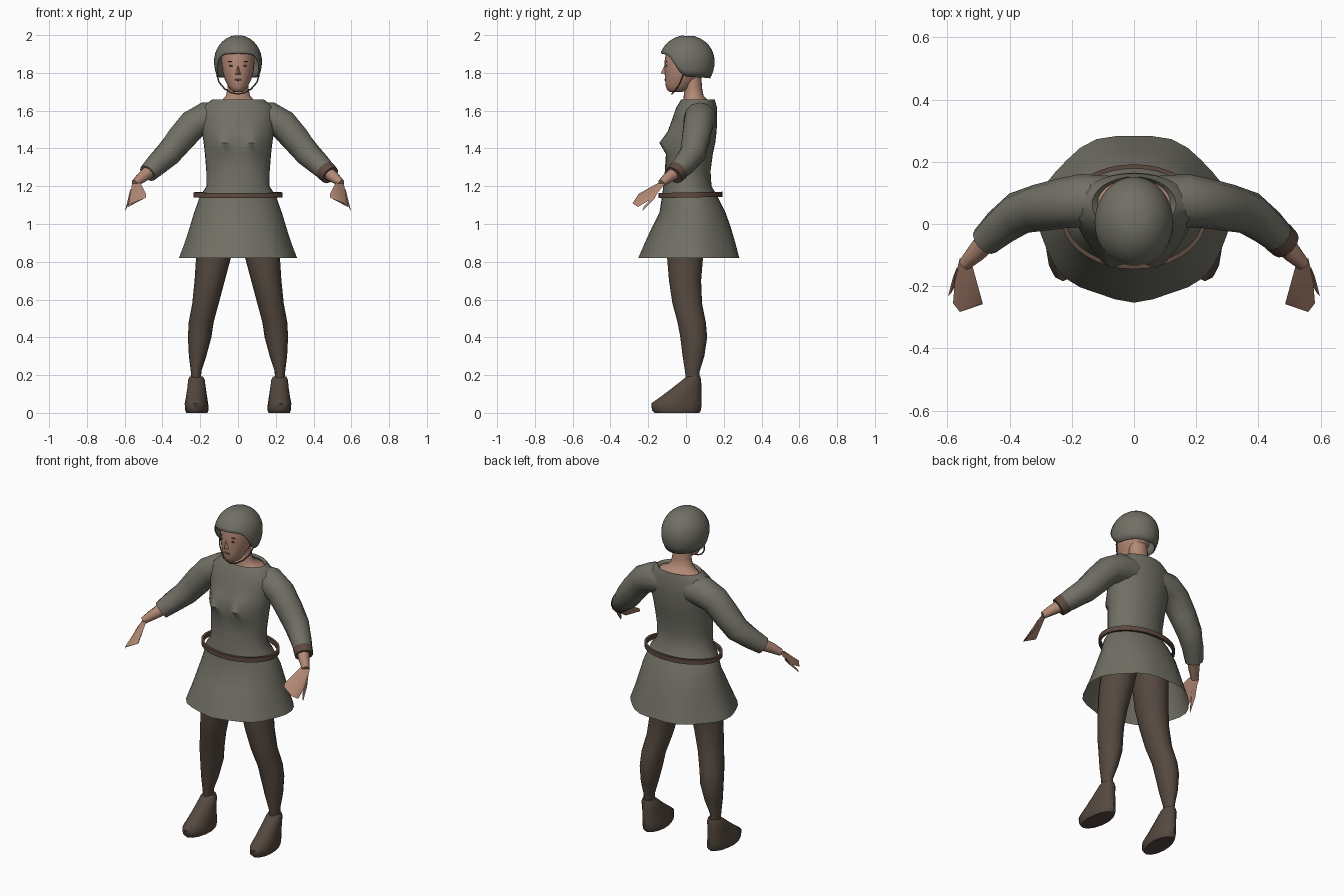
import bpy, bmesh, math
from mathutils import Vector

cube = bpy.data.objects.get("Cube")
if cube:
    bpy.data.objects.remove(cube)

parts = []


def material(name, rgb):
    m = bpy.data.materials.new(name)
    m.use_nodes = True
    m.diffuse_color = (*rgb, 1)
    m.node_tree.nodes["Principled BSDF"].inputs["Base Color"].default_value = (*rgb, 1)
    return m


cloth = material("grey cloth", (0.165, 0.16, 0.13))
hose = material("dark brown hose", (0.09, 0.066, 0.05))
leather = material("brown leather", (0.11, 0.068, 0.052))
skin = material("skin", (0.45, 0.25, 0.18))
eye_dark = material("dark eye", (0.07, 0.045, 0.035))
lip = material("lip", (0.25, 0.11, 0.085))


def finish(name, bm, mat, mirror=False):
    """Turn a bmesh into an object, mirrored across x when asked."""
    bmesh.ops.recalc_face_normals(bm, faces=bm.faces)
    mesh = bpy.data.meshes.new(name)
    bm.to_mesh(mesh)
    bm.free()
    mesh.materials.append(mat)
    ob = bpy.data.objects.new(name, mesh)
    bpy.context.collection.objects.link(ob)
    if mirror:
        ob.modifiers.new("mirror", 'MIRROR').use_clip = False
    parts.append(ob)
    return ob


def skin_rings(bm, rings, cap_start=True, cap_end=True, loop=False):
    """Bridge successive rings of points with quads."""
    rows = [[bm.verts.new(p) for p in ring] for ring in rings]
    n = len(rows[0])
    pairs = list(zip(rows, rows[1:])) + ([(rows[-1], rows[0])] if loop else [])
    for a, b in pairs:
        for i in range(n):
            j = (i + 1) % n
            bm.faces.new((a[i], a[j], b[j], b[i]))
    if cap_start:
        bm.faces.new(rows[0])
    if cap_end:
        bm.faces.new(rows[-1])


def ellipse(z, cx, rx, front, back, n):
    cy, ry = (front + back) / 2, (back - front) / 2
    return [Vector((cx + rx * math.sin(2 * math.pi * i / n),
                    cy - ry * math.cos(2 * math.pi * i / n), z)) for i in range(n)]


def loft(name, rows, mat, n=16, mirror=False, caps=(True, True)):
    """Rows are (z, centre x, half width, front y, back y)."""
    bm = bmesh.new()
    skin_rings(bm, [ellipse(*row, n) for row in rows], *caps)
    return finish(name, bm, mat, mirror)


def tube(name, path, mat, n=12, mirror=False):
    """Path points are (x, y, z, radius)."""
    pts = [Vector(p[:3]) for p in path]
    rings = []
    for k, p in enumerate(pts):
        turn = (pts[min(k + 1, len(pts) - 1)] - pts[max(k - 1, 0)]).to_track_quat('Z', 'Y')
        r = path[k][3]
        rings.append([p + turn @ Vector((r * math.cos(a), r * math.sin(a), 0))
                      for a in (2 * math.pi * i / n for i in range(n))])
    bm = bmesh.new()
    skin_rings(bm, rings)
    return finish(name, bm, mat, mirror)


def hull(name, pts, mat, mirror=False):
    bm = bmesh.new()
    for p in pts:
        bm.verts.new(p)
    bmesh.ops.convex_hull(bm, input=bm.verts)
    return finish(name, bm, mat, mirror)


def blob(name, place, size, mat, mirror=False):
    bm = bmesh.new()
    bmesh.ops.create_uvsphere(bm, u_segments=10, v_segments=6, radius=1)
    for v in bm.verts:
        v.co = Vector(place) + Vector(c * s for c, s in zip(v.co, size))
    return finish(name, bm, mat, mirror)


# Tunic with flared skirt, open at collar and hem
tunic = loft("tunic", [
    (1.645, 0, .118, -.015, .145), (1.66, 0, .135, -.025, .152),
    (1.62, 0, .19, -.05, .163), (1.55, 0, .195, -.075, .165),
    (1.49, 0, .19, -.095, .162), (1.43, 0, .182, -.115, .155),
    (1.37, 0, .175, -.105, .142), (1.28, 0, .168, -.112, .13),
    (1.2, 0, .167, -.12, .135), (1.15, 0, .2, -.127, .165),
    (1.06, 0, .232, -.14, .21), (.98, 0, .255, -.18, .24),
    (.9, 0, .28, -.215, .265), (.82, 0, .31, -.248, .288)],
    cloth, n=32, caps=(False, False))
for v in tunic.data.vertices:
    x, y, z = v.co
    if y < 0 and z > 1.25:    # bust
        v.co.y -= .038 * math.exp(-((abs(x) - .08) / .05) ** 2 - ((z - 1.43) / .05) ** 2)
    if z < 1.1:               # soft folds
        fold = 1 + .02 * math.sin(7 * math.atan2(y, x)) * (1.1 - z) / .28
        v.co.x, v.co.y = x * fold, y * fold

# Sleeves and the single left cuff
tube("sleeve", [(.08, .075, 1.565, .08), (.17, .075, 1.56, .086), (.24, .065, 1.525, .08),
                (.305, .052, 1.45, .076), (.37, .035, 1.37, .07),
                (.43, -.01, 1.315, .06), (.478, -.055, 1.268, .05)], cloth, mirror=True)
tube("left_cuff", [(.462, -.04, 1.283, .055), (.488, -.065, 1.258, .052)], leather)

# Forearms and hands
tube("forearm", [(.465, -.045, 1.28, .038), (.51, -.095, 1.245, .03),
                 (.545, -.13, 1.215, .021)], skin, n=8, mirror=True)
hull("palm", [(.525, -.115, 1.235), (.56, -.11, 1.215), (.488, -.25, 1.16), (.487, -.258, 1.14),
              (.56, -.283, 1.11), (.582, -.255, 1.09), (.575, -.17, 1.14)], skin, True)
hull("outer_finger", [(.57, -.14, 1.185), (.55, -.16, 1.16), (.582, -.17, 1.13),
                      (.598, -.232, 1.068), (.59, -.225, 1.09)], skin, True)

# Belt standing off the waist
bm = bmesh.new()
skin_rings(bm, [ellipse(z, 0, .235 - t, -.145 + t, .192 - t, 36)
                for z, t in ((1.14, 0), (1.167, 0), (1.167, .014), (1.14, .014))],
           False, False, loop=True)
belt = finish("belt", bm, leather)
for v in belt.data.vertices:
    v.co.z += .02 * v.co.y

# Legs and boots
loft("leg", [(.17, .222, .026, .0, .07), (.22, .222, .028, -.005, .072),
             (.3, .214, .046, -.018, .097), (.4, .203, .062, -.03, .112),
             (.48, .195, .066, -.045, .105), (.58, .172, .07, -.072, .085),
             (.7, .15, .08, -.09, .08), (.82, .13, .092, -.1, .09),
             (1.0, .105, .1, -.1, .12), (1.1, .1, .1, -.09, .12)], hose, mirror=True)
boot = loft("boot", [(0, .215, .056, -.165, .07), (.015, .215, .062, -.18, .08),
                     (.05, .217, .062, -.184, .082), (.085, .218, .056, -.135, .082),
                     (.13, .219, .05, -.075, .082), (.175, .22, .045, -.018, .08),
                     (.192, .22, .036, .005, .076)], hose, n=14, mirror=True)
for v in boot.data.vertices:  # toes turn outward
    v.co.x += .06 * max(0, -v.co.y)

# Neck and head
loft("neck", [(1.58, 0, .13, -.01, .14), (1.64, 0, .126, -.015, .143), (1.655, 0, .085, -.015, .115),
              (1.68, 0, .063, -.012, .093), (1.72, 0, .056, -.005, .085),
              (1.8, 0, .055, -.02, .08)], skin, n=20)
loft("head", [(1.698, 0, .022, -.085, -.02), (1.71, 0, .04, -.1, .01), (1.73, 0, .053, -.107, .035),
              (1.765, 0, .07, -.111, .07), (1.81, 0, .083, -.113, .1),
              (1.86, 0, .088, -.114, .11), (1.91, 0, .088, -.105, .11)], skin, n=24)
hull("nose", [(0, -.11, 1.848), (.017, -.107, 1.79), (-.017, -.107, 1.79), (0, -.134, 1.799)], skin)
blob("eye", (.034, -.103, 1.838), (.014, .004, .005), eye_dark, True)
blob("eyebrow", (.036, -.103, 1.861), (.02, .004, .003), eye_dark, True)
blob("mouth", (0, -.109, 1.763), (.022, .005, .005), lip)

# Helmet: each column runs from the crown to a rim height set by its direction
rim = [(0, 1.905), (40, 1.9), (56, 1.875), (72, 1.81), (84, 1.78), (180, 1.77)]


def rim_height(angle):
    for (a, za), (b, zb) in zip(rim, rim[1:]):
        if angle <= b:
            return za + (zb - za) * (angle - a) / (b - a)
    return rim[-1][1]


columns, steps, mid, tall = 40, 10, 1.86, .14
rings = []
for k in range(1, steps + 1):
    ring = []
    for i in range(columns):
        a = 2 * math.pi * i / columns
        low = rim_height(min(math.degrees(a), 360 - math.degrees(a)))
        z = mid + tall - (mid + tall - low) * (k / steps) ** 1.6
        d = (z - mid) / tall
        r = math.sqrt(1 - d * d) if d > 0 else 1 - .4 * d * d
        ring.append((.127 * r * math.sin(a), .005 - .147 * r * math.cos(a), z))
    rings.append(ring)
bm = bmesh.new()
skin_rings(bm, rings, True, False)
helmet = finish("helmet", bm, cloth)
shell = helmet.modifiers.new("thickness", 'SOLIDIFY')
shell.thickness = .008

# Chin strap
tube("chin_strap", [(.112, -.015, 1.79, .004), (.1, -.03, 1.75, .004), (.07, -.05, 1.715, .004),
                    (.035, -.068, 1.695, .004), (0, -.075, 1.688, .004)], leather, n=6, mirror=True)

# Smooth shading with sharp creases kept
bpy.ops.object.select_all(action='DESELECT')
for ob in parts:
    ob.select_set(True)
bpy.context.view_layer.objects.active = parts[0]
bpy.ops.object.shade_smooth_by_angle(angle=math.radians(45))
